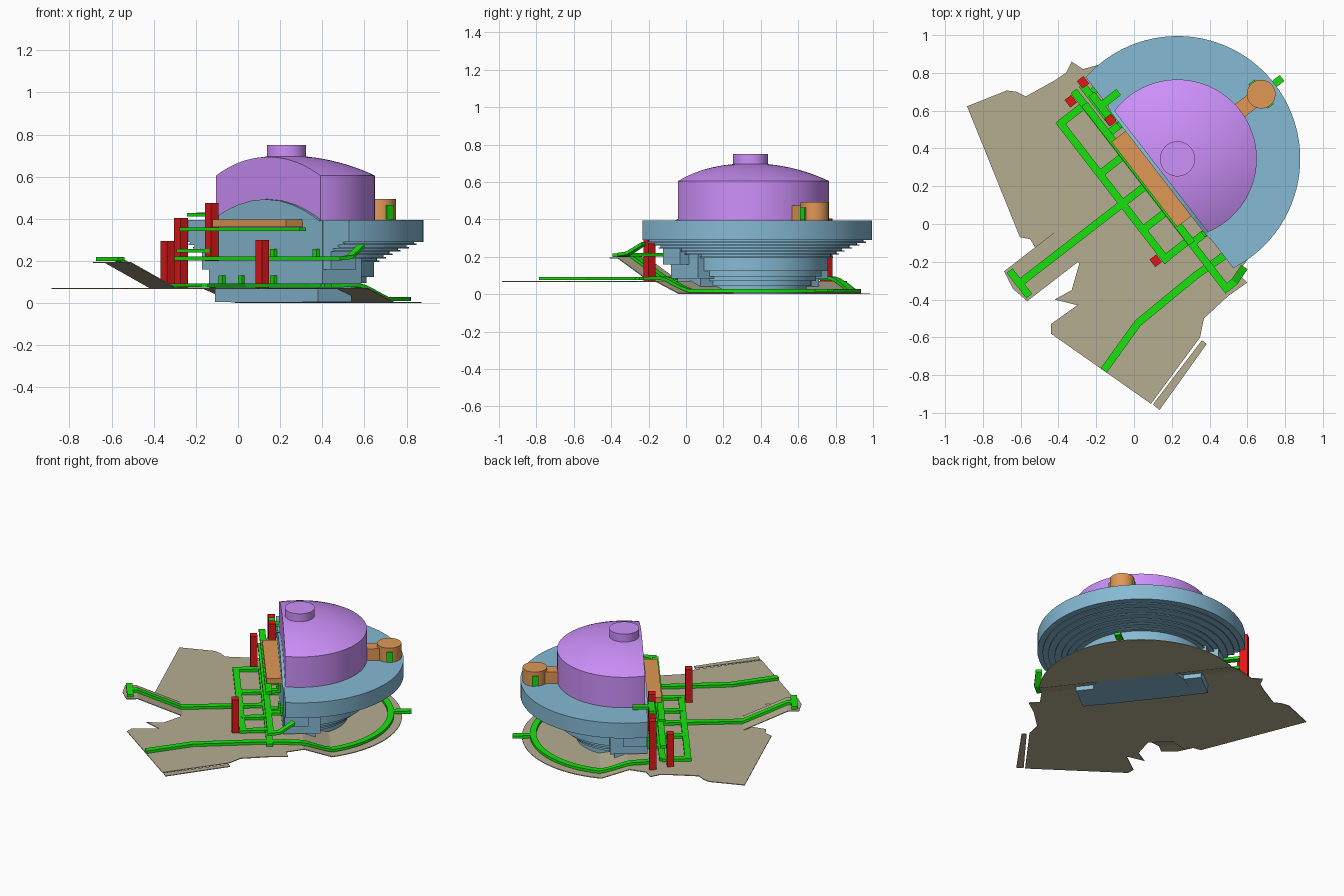
import bpy, bmesh, math
from mathutils import Matrix, Vector

if "Cube" in bpy.data.objects:
    bpy.data.objects.remove(bpy.data.objects["Cube"])

# Building frame: local x runs along the flat facade, local -y faces out of it
FRAME = Matrix.Translation((0.23, 0.345, 0)) @ Matrix.Rotation(math.radians(-52.3), 4, 'Z')
CUT = -0.12


def material(name, rgb):
    m = bpy.data.materials.new(name)
    m.diffuse_color = [(c / 255) ** 2.2 for c in rgb] + [1]
    m.use_nodes = True
    m.node_tree.nodes["Principled BSDF"].inputs["Base Color"].default_value = m.diffuse_color
    return m


PURPLE = material("purple", (204, 143, 250))
BLUE = material("blue", (132, 184, 210))
BEIGE = material("beige", (180, 172, 144))
ORANGE = material("orange", (224, 150, 86))
RED = material("red", (222, 30, 30))
GREEN = material("green", (30, 225, 20))


def finish(name, bm, mat, local=True):
    bmesh.ops.recalc_face_normals(bm, faces=bm.faces)
    me = bpy.data.meshes.new(name)
    bm.to_mesh(me)
    bm.free()
    ob = bpy.data.objects.new(name, me)
    bpy.context.collection.objects.link(ob)
    me.materials.append(mat)
    if local:
        ob.matrix_world = FRAME
    return ob


def lathe(name, profile, mat, cut=None, steps=96, at=(0, 0)):
    """Solid of revolution about z, optionally sliced flat at local y = cut."""
    bm = bmesh.new()
    vs = [bm.verts.new((r, 0, z)) for r, z in profile]
    es = [bm.edges.new(p) for p in zip(vs, vs[1:])]
    bmesh.ops.spin(bm, geom=vs + es, cent=(0, 0, 0), axis=(0, 0, 1),
                   angle=math.tau, steps=steps, use_duplicate=False)
    bmesh.ops.remove_doubles(bm, verts=bm.verts, dist=1e-5)
    if cut is not None:
        bmesh.ops.bisect_plane(bm, geom=bm.verts[:] + bm.edges[:] + bm.faces[:],
                               plane_co=(0, cut, 0), plane_no=(0, -1, 0), clear_outer=True)
        rim = [e for e in bm.edges if e.is_boundary]
        bmesh.ops.edgeloop_fill(bm, edges=rim)
    bmesh.ops.translate(bm, verts=bm.verts, vec=(at[0], at[1], 0))
    ob = finish(name, bm, mat)
    bpy.ops.object.select_all(action='DESELECT')
    ob.select_set(True)
    bpy.context.view_layer.objects.active = ob
    bpy.ops.object.shade_smooth_by_angle(angle=math.radians(25))
    return ob


def slab(name, pts, push, mat, local=True):
    """Polygon extruded along a vector."""
    bm = bmesh.new()
    f = bm.faces.new([bm.verts.new(p) for p in pts])
    ext = bmesh.ops.extrude_face_region(bm, geom=[f], use_keep_orig=True)
    bmesh.ops.translate(bm, vec=push, verts=[v for v in ext['geom'] if isinstance(v, bmesh.types.BMVert)])
    return finish(name, bm, mat, local)


def box(name, x0, x1, y0, y1, z0, z1, mat):
    return slab(name, [(x0, y0, z0), (x1, y0, z0), (x1, y1, z0), (x0, y1, z0)], (0, 0, z1 - z0), mat)


def walkway(name, pts, local=True, w=0.04, h=0.018):
    """Rectangular bar swept along a mitred path."""
    pts = [Vector(p) for p in pts]
    bm = bmesh.new()
    rings = []
    for i, p in enumerate(pts):
        a = (p - pts[i - 1]).xy.normalized() if i else None
        b = (pts[i + 1] - p).xy.normalized() if i < len(pts) - 1 else None
        a, b = a or b, b or a
        t = (a + b).normalized()
        n = Vector((-t.y, t.x, 0)) * (w / 2 / max(0.4, t.dot(a)))
        up = Vector((0, 0, h))
        rings.append([bm.verts.new(q) for q in (p - n, p + n, p + n + up, p - n + up)])
    for r, s in zip(rings, rings[1:]):
        for k in range(4):
            bm.faces.new((r[k], r[(k + 1) % 4], s[(k + 1) % 4], s[k]))
    bm.faces.new(rings[0])
    bm.faces.new(rings[-1])
    return finish(name, bm, GREEN, local)


# Upper drum with shallow dome
R = (0.42 ** 2 + 0.095 ** 2) / (2 * 0.095)
cap = [(0.42 * i / 12, 0.70 - R + math.sqrt(R * R - (0.42 * i / 12) ** 2)) for i in range(13)]
lathe("dome_hall", cap + [(0.42, 0.39), (0, 0.39)], PURPLE, cut=-0.11)
lathe("dome_cap", [(0, 0.68), (0.093, 0.68), (0.093, 0.75), (0, 0.75)], PURPLE, steps=48)

# Main half-round building: overhanging ring on stepped tiers
tiers = [(0.43, 0.195), (0.46, 0.212), (0.49, 0.228), (0.53, 0.244), (0.57, 0.26), (0.605, 0.275)]
prof = [(0, 0.003), (0.30, 0.003), (0.30, 0.045), (0.325, 0.045), (0.325, 0.07),
        (0.35, 0.07), (0.35, 0.095), (0.38, 0.095), (0.38, 0.125), (0.415, 0.125), (0.415, 0.195)]
for (r, z), (_, z2) in zip(tiers, tiers[1:] + [(0, 0.29)]):
    prof += [(r + 0.012, z), (r + 0.012, z + 0.007), (r, z + 0.007), (r, z2)]
prof += [(0.65, 0.29), (0.65, 0.395), (0, 0.395)]
lathe("terraced_building", prof, BLUE, cut=CUT)
box("facade_block", -0.44, 0.44, CUT - 0.004, 0.11, 0.085, 0.39, BLUE)
box("facade_base", -0.40, 0.40, CUT, 0.08, 0.005, 0.085, BLUE)
for s in (-1, 1):
    box("end_bay", s * 0.44, s * 0.50, -0.12, 0.03, 0.16, 0.30, BLUE)

# Shallow arch on the facade in front of the drum
arch = [(0.42 * math.cos(math.pi * i / 2 / 12 * 2), 0) for i in range(13)]
slab("facade_arch", [(x, -0.128, 0.39 + 0.103 * (1 - (x / 0.42) ** 2)) for x, _ in arch],
     (0, 0.021, 0), BLUE)

# Orange canopy and rear turret
box("facade_canopy", -0.285, 0.285, -0.222, -0.115, 0.362, 0.398, ORANGE)
box("turret_link", -0.042, 0.042, 0.40, 0.56, 0.39, 0.475, ORANGE)
lathe("turret", [(0, 0.39), (0.076, 0.39), (0.076, 0.493), (0, 0.493)], ORANGE, steps=48, at=(0, 0.56))
for s in (-1, 1):
    box("turret_door", s * 0.055, s * 0.082, 0.54, 0.58, 0.398, 0.465, GREEN)

# Ground: upper forecourt, ramp beside the building, lower round yard
DOWN = (0, 0, -0.005)
court = [(-0.884, 0.623), (-0.673, 0.707), (-0.62, 0.70), (-0.573, 0.675), (-0.42, 0.76), (-0.36, 0.80),
         (-0.33, 0.86), (-0.27, 0.82), (-0.16, 0.85), (0.62, -0.16), (0.55, -0.26), (0.60, -0.31),
         (0.50, -0.38), (0.37, -0.50), (0.35, -0.60), (0.09, -0.952), (-0.44, -0.58), (-0.44, -0.53),
         (-0.30, -0.43), (-0.42, -0.40), (-0.33, -0.35), (-0.29, -0.21), (-0.40, -0.10),
         (-0.52, -0.13), (-0.55, -0.08), (-0.604, -0.07)]
slab("forecourt", [(x, y, 0.071) for x, y in court], DOWN, BEIGE, False)
slab("forecourt_edge", [(0.10, -0.955, 0.071), (0.135, -0.985, 0.071), (0.385, -0.635, 0.071), (0.36, -0.615, 0.071)],
     DOWN, BEIGE, False)
slab("side_ramp", [(-0.64, 0, 0.071), (0.64, 0, 0.071), (0.617, 0.17, 0.006), (-0.617, 0.17, 0.006)], DOWN, BEIGE)
a0 = math.asin(0.17 / 0.64)
yard = [a0 + (math.pi - 2 * a0) * i / 48 for i in range(49)]
slab("lower_yard", [(0.64 * math.cos(a), 0.64 * math.sin(a), 0.005) for a in yard], DOWN, BEIGE)

# Raised outlook at the end of the front path
slab("outlook_ramp", [(-0.09, -0.74, 0.071), (0.11, -0.74, 0.071), (0.11, -1.02, 0.196), (-0.09, -1.02, 0.196)], DOWN, BEIGE)
slab("outlook_deck", [(-0.09, -1.02, 0.196), (0.11, -1.02, 0.196), (0.11, -1.09, 0.196), (0.01, -1.11, 0.196),
                      (-0.09, -1.09, 0.196)], DOWN, BEIGE)
walkway("front_path", [(0.01, -0.21, 0.076), (0.01, -0.74, 0.076), (0.01, -1.02, 0.199), (0.01, -1.07, 0.199)])
walkway("outlook_crossbar", [(-0.075, -1.065, 0.2), (0.095, -1.065, 0.2)])

# Ring path around the rear, dropping to the yard, with a rear exit
ring = []
for i in range(53):
    a = math.radians(-14 + 208 * i / 52)
    y = 0.57 * math.sin(a)
    ring.append((0.57 * math.cos(a), y, 0.076 - 0.066 * min(1, max(0, y / 0.17))))
walkway("ring_path", ring)
walkway("rear_exit", [(0, 0.56, 0.011), (0, 0.70, 0.011)])
walkway("approach_path", [(-0.16, -0.775, 0.075), (0.02, -0.525, 0.075), (0.33, -0.27, 0.075), (0.49, -0.16, 0.075)], False)

# Stacked walkways in front of the facade
walkway("outer_walk", [(-0.545, -0.375, 0.075), (0.40, -0.375, 0.075)])
walkway("inner_walk", [(-0.53, -0.215, 0.075), (0.60, -0.215, 0.075)])
for x in (-0.527, -0.187, 0.185, 0.378):
    walkway("cross_walk", [(x, -0.375, 0.076), (x, -0.21, 0.076)])
walkway("middle_walk", [(-0.62, -0.215, 0.203), (0.70, -0.215, 0.203), (0.70, -0.16, 0.21), (0.67, -0.07, 0.26)])
walkway("upper_walk", [(-0.53, -0.212, 0.342), (0.40, -0.212, 0.342)])
walkway("north_link", [(-0.62, -0.16, 0.24), (-0.36, -0.16, 0.24)])
walkway("roof_link", [(-0.55, -0.15, 0.41), (-0.36, -0.15, 0.41)])
walkway("roof_entry", [(-0.47, -0.16, 0.412), (-0.47, -0.03, 0.412)])
for x, z in ((-0.33, 0.075), (-0.18, 0.075), (0.07, 0.075), (0.07, 0.203), (0.40, 0.203)):
    walkway("entry_walk", [(x, -0.215, z + 0.001), (x, -0.11, z + 0.001)])
    box("entry_door", x - 0.016, x + 0.016, -0.14, -0.11, z, z + 0.055, GREEN)

# Red lift shafts
for x, y, z0, z1 in ((-0.335, 0.65, 0.068, 0.295), (-0.27, 0.75, 0.068, 0.405),
                     (-0.125, 0.55, 0.20, 0.475), (0.115, -0.195, 0.068, 0.30)):
    p = FRAME.inverted() @ Vector((x, y, 0))
    box("lift_shaft", p.x - 0.025, p.x + 0.025, p.y - 0.022, p.y + 0.022, z0, z1, RED)
